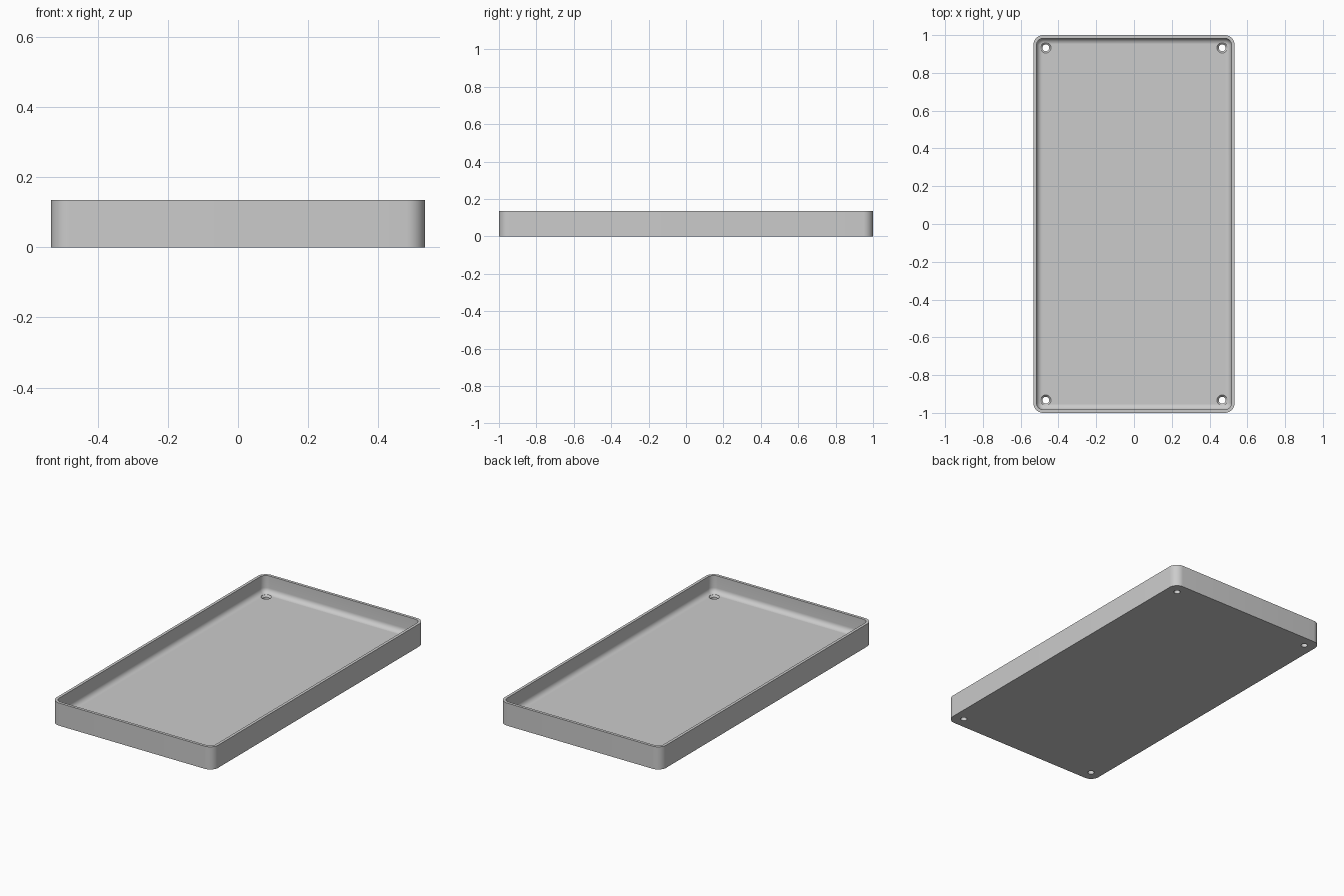
import bpy, bmesh, math

if "Cube" in bpy.data.objects:
    bpy.data.objects.remove(bpy.data.objects["Cube"])

HX, HY, H = 0.533, 1.0, 0.135      # half width, half length, height
CORNER, WALL, FLOOR, FILLET = 0.053, 0.017, 0.033, 0.03
SEG = 10

grey = bpy.data.materials.new("plain grey")
grey.diffuse_color = (0.6, 0.6, 0.6, 1)
grey.use_nodes = True
grey.node_tree.nodes["Principled BSDF"].inputs["Base Color"].default_value = grey.diffuse_color


def rounded_loop(bm, inset, z):
    """Rounded rectangle of vertices, inset from the outer outline."""
    r = CORNER - inset
    verts = []
    for i, (sx, sy) in enumerate([(1, 1), (-1, 1), (-1, -1), (1, -1)]):
        for k in range(SEG + 1):
            a = math.pi / 2 * (i + k / SEG)
            verts.append(bm.verts.new((sx * (HX - CORNER) + r * math.cos(a),
                                       sy * (HY - CORNER) + r * math.sin(a), z)))
    return verts


def make_object(name, bm):
    bmesh.ops.recalc_face_normals(bm, faces=bm.faces)
    mesh = bpy.data.meshes.new(name)
    bm.to_mesh(mesh)
    bm.free()
    obj = bpy.data.objects.new(name, mesh)
    obj.data.materials.append(grey)
    bpy.context.collection.objects.link(obj)
    return obj


# Tray: outer wall, rim, inner wall, floor fillet, floor
profile = [(0, 0), (0, H), (WALL, H)]
for k in range(9):
    a = math.pi / 2 * k / 8
    profile.append((WALL + FILLET * (1 - math.cos(a)),
                    FLOOR + FILLET * (1 - math.sin(a))))
bm = bmesh.new()
loops = [rounded_loop(bm, i, z) for i, z in profile]
for lo, hi in zip(loops, loops[1:]):
    n = len(lo)
    for j in range(n):
        bm.faces.new((lo[j], lo[(j + 1) % n], hi[(j + 1) % n], hi[j]))
bm.faces.new(loops[0])
bm.faces.new(loops[-1])
tray = make_object("tray", bm)

# Countersunk screw holes in the four corners
bm = bmesh.new()
N = 32
for sx in (-1, 1):
    for sy in (-1, 1):
        rings = [[bm.verts.new((sx * 0.467 + r * math.cos(2 * math.pi * k / N),
                                sy * 0.933 + r * math.sin(2 * math.pi * k / N), z))
                  for k in range(N)]
                 for r, z in [(0.018, -0.02), (0.018, 0.023), (0.028, FLOOR), (0.028, 0.06)]]
        for lo, hi in zip(rings, rings[1:]):
            for j in range(N):
                bm.faces.new((lo[j], lo[(j + 1) % N], hi[(j + 1) % N], hi[j]))
        bm.faces.new(rings[0])
        bm.faces.new(rings[-1])
cutter = make_object("hole_cutter", bm)
cutter.hide_render = True

mod = tray.modifiers.new("screw holes", 'BOOLEAN')
mod.operation = 'DIFFERENCE'
mod.solver = 'EXACT'
mod.object = cutter
bpy.context.view_layer.objects.active = tray
tray.select_set(True)
cutter.select_set(False)
bpy.ops.object.modifier_apply(modifier=mod.name)
bpy.data.objects.remove(cutter)
bpy.ops.object.shade_smooth_by_angle(angle=math.radians(30))
